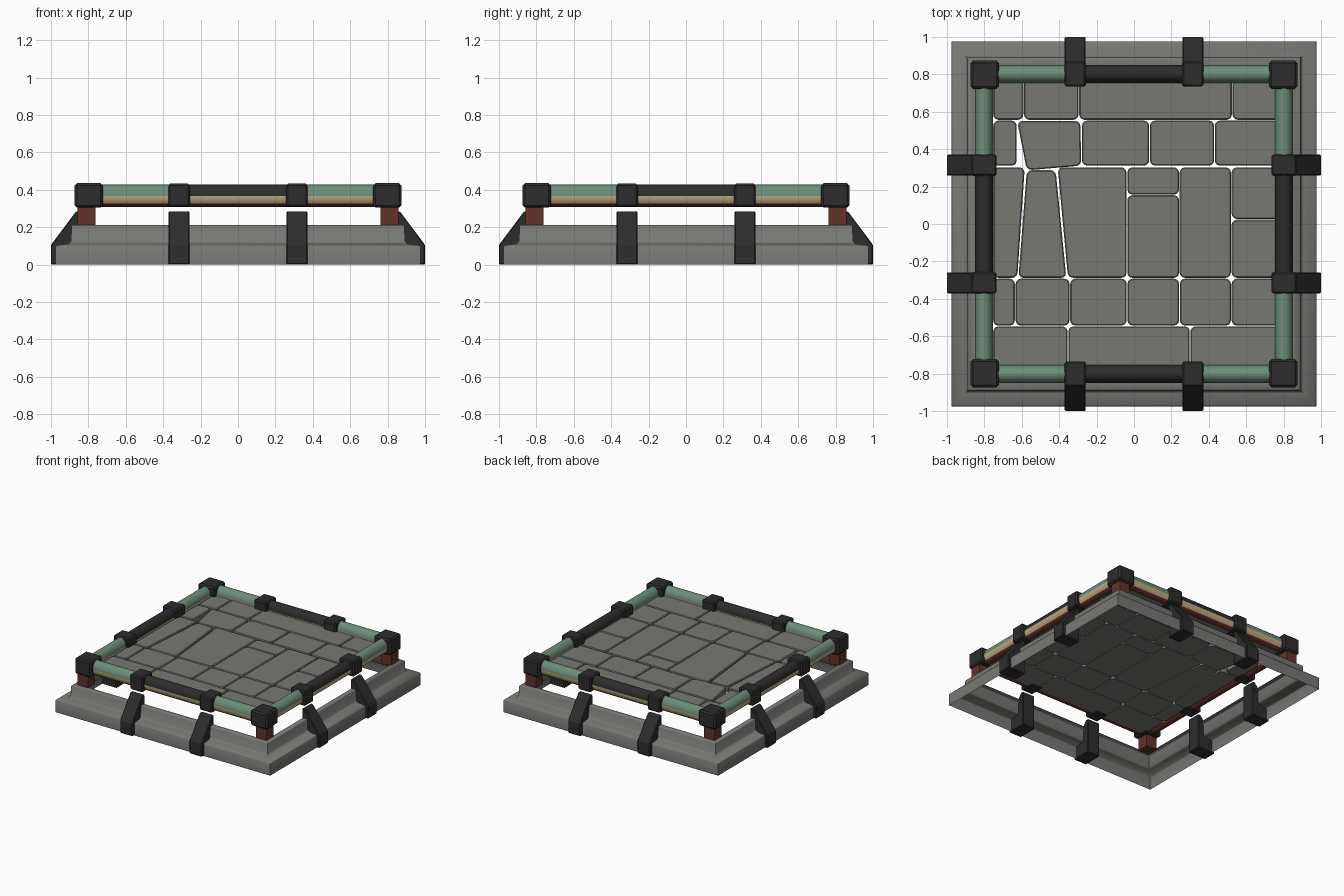
import bpy, bmesh, math
from mathutils import Matrix, Vector

if "Cube" in bpy.data.objects:
    bpy.data.objects.remove(bpy.data.objects["Cube"])


def material(name, rgb):
    m = bpy.data.materials.new(name)
    m.diffuse_color = (*rgb, 1)
    m.use_nodes = True
    m.node_tree.nodes["Principled BSDF"].inputs["Base Color"].default_value = m.diffuse_color
    return m


STONE = material("grey stone", (0.185, 0.185, 0.175))
IRON = material("dark iron", (0.026, 0.026, 0.026))
GREEN = material("pale green", (0.155, 0.27, 0.19))
TAN = material("tan wood", (0.52, 0.41, 0.23))
RED = material("dull red", (0.13, 0.032, 0.022))


def finish(name, bm, mats, bevel=0, smooth=0):
    bmesh.ops.recalc_face_normals(bm, faces=bm.faces[:])
    me = bpy.data.meshes.new(name)
    bm.to_mesh(me)
    bm.free()
    for m in mats:
        me.materials.append(m)
    ob = bpy.data.objects.new(name, me)
    bpy.context.collection.objects.link(ob)
    if bevel:
        b = ob.modifiers.new("bevel", 'BEVEL')
        b.width, b.segments, b.limit_method = bevel, 1, 'ANGLE'
    if smooth:
        bpy.ops.object.select_all(action='DESELECT')
        ob.select_set(True)
        bpy.context.view_layer.objects.active = ob
        bpy.ops.object.shade_smooth_by_angle(angle=math.radians(smooth))
    return ob


def box(name, centre, size, mat, bevel=0, rot=None):
    bm = bmesh.new()
    bmesh.ops.create_cube(bm, size=1, matrix=Matrix.Translation(centre) @ Matrix.Diagonal((*size, 1)))
    if rot:
        bm.transform(rot)
    return finish(name, bm, [mat], bevel)


def extrude(bm, face, vec):
    ext = bmesh.ops.extrude_face_region(bm, geom=[face])
    bmesh.ops.translate(bm, vec=vec, verts=[v for v in ext["geom"] if isinstance(v, bmesh.types.BMVert)])


# Stone rim: open-bottomed square shell with a ledge and an upright upper step
bm = bmesh.new()
rings = []
for r, z in ((0.975, 0), (0.975, 0.095), (0.968, 0.103), (0.905, 0.112), (0.893, 0.125), (0.89, 0.205), (0.884, 0.211), (0.85, 0.211)):
    rings.append([bm.verts.new((sx * r, sy * r, z)) for sx, sy in ((-1, -1), (1, -1), (1, 1), (-1, 1))])
for a, b in zip(rings, rings[1:]):
    for i in range(4):
        j = (i + 1) % 4
        bm.faces.new((a[i], a[j], b[j], b[i]))
finish("stone_rim", bm, [STONE], smooth=60)

# Parts repeated on the four sides
N = 16
for side, label in enumerate(("front", "right", "back", "left")):
    rot = Matrix.Rotation(side * math.pi / 2, 4, 'Z')

    # Rail: painted tube, iron top in the middle third
    bm = bmesh.new()
    loops = [[bm.verts.new((x, -0.802 + 0.047 * math.cos(2 * math.pi * k / N),
                            0.368 + 0.059 * math.sin(2 * math.pi * k / N))) for k in range(N)]
             for x in (-0.8, -0.315, 0.315, 0.8)]
    for s in range(3):
        for k in range(N):
            j = (k + 1) % N
            f = bm.faces.new((loops[s][k], loops[s][j], loops[s + 1][j], loops[s + 1][k]))
            height = math.sin(2 * math.pi * (k + 0.5) / N)
            f.material_index = (1 if s == 1 else 0) if height > 0 else (3 if height < -0.75 else 2)
            f.smooth = True
    bm.transform(rot)
    finish(label + "_rail", bm, [GREEN, IRON, TAN, RED])

    # Corner cap and the post beneath it
    box(label + "_corner_cap", (0.798, -0.798, 0.37), (0.15, 0.15, 0.13), IRON, 0.012, rot)
    box(label + "_corner_post", (0.81, -0.81, 0.26), (0.095, 0.095, 0.11), RED, 0, rot)

    for n, x in enumerate((-0.315, 0.315), 1):
        # Rail clamp
        box(f"{label}_clamp_{n}", (x, -0.802, 0.37), (0.115, 0.135, 0.125), IRON, 0.01, rot)
        # Solid sloping bracket over the rim
        bm = bmesh.new()
        prof = ((1.0, 0), (1.0, 0.105), (0.865, 0.285), (0.84, 0.285), (0.84, 0))
        extrude(bm, bm.faces.new([bm.verts.new((x - 0.057, -d, z)) for d, z in prof]), (0.114, 0, 0))
        bm.transform(rot)
        finish(f"{label}_bracket_{n}", bm, [IRON], 0.006)


# Floor slabs: straight rows given by (y range, x breaks), plus odd-shaped stones
def rect(x0, x1, y0, y1):
    return [(x0, y0), (x1, y0), (x1, y1), (x0, y1)]


slabs = []
for y0, y1, xs in ((0.56, 0.79, (-0.755, -0.59, -0.295, 0.525, 0.785)),
                   (0.315, 0.55, (-0.28, 0.083, 0.43, 0.785)),
                   (-0.54, -0.295, (-0.755, -0.635, -0.343, -0.037, 0.243, 0.52, 0.785)),
                   (-0.78, -0.55, (-0.755, -0.353, 0.3, 0.785))):
    for a, b in zip(xs, xs[1:]):
        slabs.append(rect(a + 0.005, b - 0.005, y0, y1))
slabs += [rect(-0.033, 0.238, 0.16, 0.3), rect(-0.033, 0.238, -0.285, 0.151),
          rect(0.247, 0.515, -0.285, 0.3), rect(0.525, 0.78, 0.03, 0.3), rect(0.525, 0.78, -0.285, 0.02),
          [(-0.75, 0.315), (-0.63, 0.315), (-0.63, 0.55), (-0.75, 0.55)],
          [(-0.57, 0.29), (-0.285, 0.315), (-0.29, 0.548), (-0.622, 0.548)],
          [(-0.75, -0.285), (-0.627, -0.285), (-0.587, 0.3), (-0.75, 0.3)],
          [(-0.615, -0.285), (-0.365, -0.285), (-0.422, 0.285), (-0.57, 0.285)],
          [(-0.35, -0.285), (-0.043, -0.285), (-0.043, 0.3), (-0.405, 0.3)]]
for n, pts in enumerate(slabs, 1):
    mx, my = (sum(p[i] for p in pts) / 4 for i in (0, 1))
    grow = lambda v, m: v + math.copysign(0.003, v - m)
    bm = bmesh.new()
    extrude(bm, bm.faces.new([bm.verts.new((grow(x, mx), grow(y, my), 0.31)) for x, y in pts]), (0, 0, 0.05))
    upright = [e for e in bm.edges if abs(e.verts[0].co.z - e.verts[1].co.z) > 0.01]
    bmesh.ops.bevel(bm, geom=upright, offset=0.028, segments=3, profile=0.5, affect='EDGES')
    top_edges = [e for e in bm.edges if all(v.co.z > 0.35 for v in e.verts)]
    bmesh.ops.bevel(bm, geom=top_edges, offset=0.006, segments=1, profile=0.5, affect='EDGES')
    finish(f"floor_slab_{n}", bm, [STONE])
